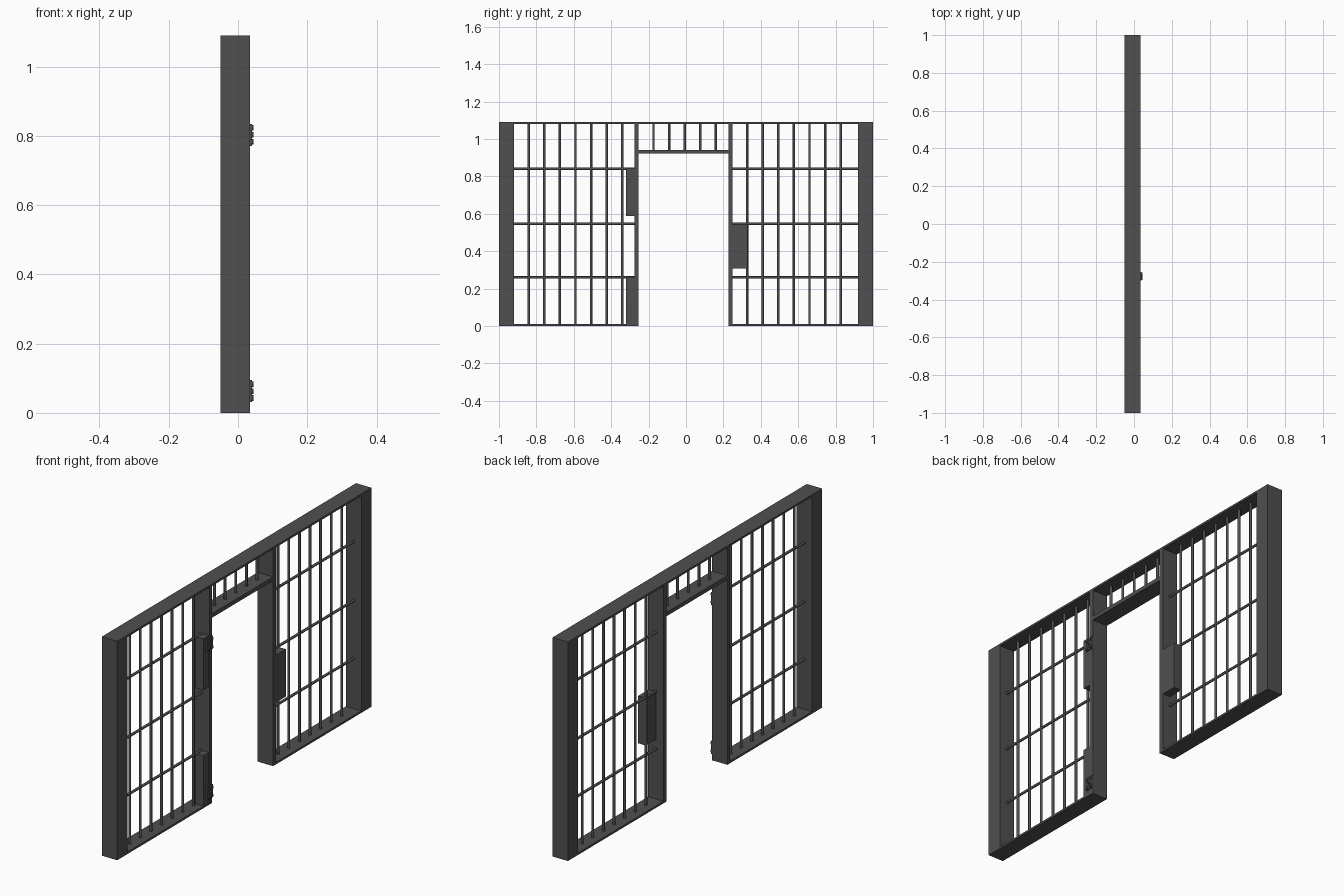
import bpy, math
from mathutils import Vector

old = bpy.data.objects.get("Cube")
if old:
    bpy.data.objects.remove(old, do_unlink=True)

steel = bpy.data.materials.new("dark_steel")
steel.use_nodes = True
color = (0.08, 0.08, 0.08, 1)
steel.diffuse_color = color
steel.node_tree.nodes["Principled BSDF"].inputs["Base Color"].default_value = color

BACK, FRONT = -0.05, 0.035      # frame depth along x
MID = (BACK + FRONT) / 2
TOP = 1.09
PLATE = 0.01                    # thickness of top and bottom plates
BAR_R = 0.0065


def box(name, y, z, x=(BACK, FRONT)):
    bpy.ops.mesh.primitive_cube_add(size=1)
    ob = bpy.context.object
    ob.name = name
    ob.location = [(a + b) / 2 for a, b in (x, y, z)]
    ob.scale = [b - a for a, b in (x, y, z)]
    ob.data.materials.append(steel)
    return ob


def rod(name, start, end, radius=BAR_R, sides=12):
    a, b = Vector(start), Vector(end)
    bpy.ops.mesh.primitive_cylinder_add(vertices=sides, radius=radius,
                                        depth=(b - a).length, location=(a + b) / 2)
    ob = bpy.context.object
    ob.name = name
    ob.rotation_mode = 'QUATERNION'
    ob.rotation_quaternion = (b - a).to_track_quat('Z', 'Y')
    ob.data.materials.append(steel)
    bpy.ops.object.shade_smooth_by_angle(angle=math.radians(40))
    return ob


# Outer frame
PILLAR = 0.92
DOOR_A, DOOR_B = -0.254, 0.226  # doorway edges
POST = 0.022
POST_A, POST_B = DOOR_A - POST, DOOR_B + POST
box("pillar_near", (-1, -PILLAR), (0, TOP))
box("pillar_far", (PILLAR, 1), (0, TOP))
box("top_plate", (-PILLAR, PILLAR), (TOP - PLATE, TOP))
box("bottom_plate_near", (-PILLAR, POST_A), (0, PLATE))
box("bottom_plate_far", (POST_B, PILLAR), (0, PLATE))

# Doorway
box("hinge_post", (POST_A, DOOR_A), (0, TOP - PLATE))
box("lock_post", (DOOR_B, POST_B), (0, TOP - PLATE))
box("lintel", (DOOR_A, DOOR_B), (0.922, 0.942))

# Vertical bars, evenly spaced, skipping the two door posts
for i in range(21):
    y = -0.841 + i * 0.0834
    if i in (7, 13):
        continue
    bottom = 0.94 if 7 < i < 13 else PLATE / 2
    rod("vertical_bar", (MID, y, bottom), (MID, y, TOP - PLATE / 2))

# Horizontal bars
for z in (0.26, 0.547, 0.841):
    rod("cross_bar_near", (MID, -PILLAR, z), (MID, POST_A, z))
    rod("cross_bar_far", (MID, POST_B, z), (MID, PILLAR, z))

# Hinge backing boxes and lock box
DEPTH = (-0.008, 0.0335)
box("upper_hinge_backing", (-0.321, POST_A), (0.587, 0.841), DEPTH)
box("lower_hinge_backing", (-0.321, POST_A), (PLATE, 0.26), DEPTH)
box("lock_box", (POST_B, 0.328), (0.307, 0.543), DEPTH)

# Hinge plates with bolt heads
for z in (0.063, 0.803):
    box("hinge_plate", (-0.298, -0.254), (z - 0.032, z + 0.032), (0.0325, 0.040))
    for dy, dz in ((-1, -1), (1, -1), (0, 0), (-1, 1), (1, 1)):
        y, bz = -0.276 + dy * 0.012, z + dz * 0.02
        rod("hinge_bolt", (0.038, y, bz), (0.045, y, bz), 0.008, 8)
